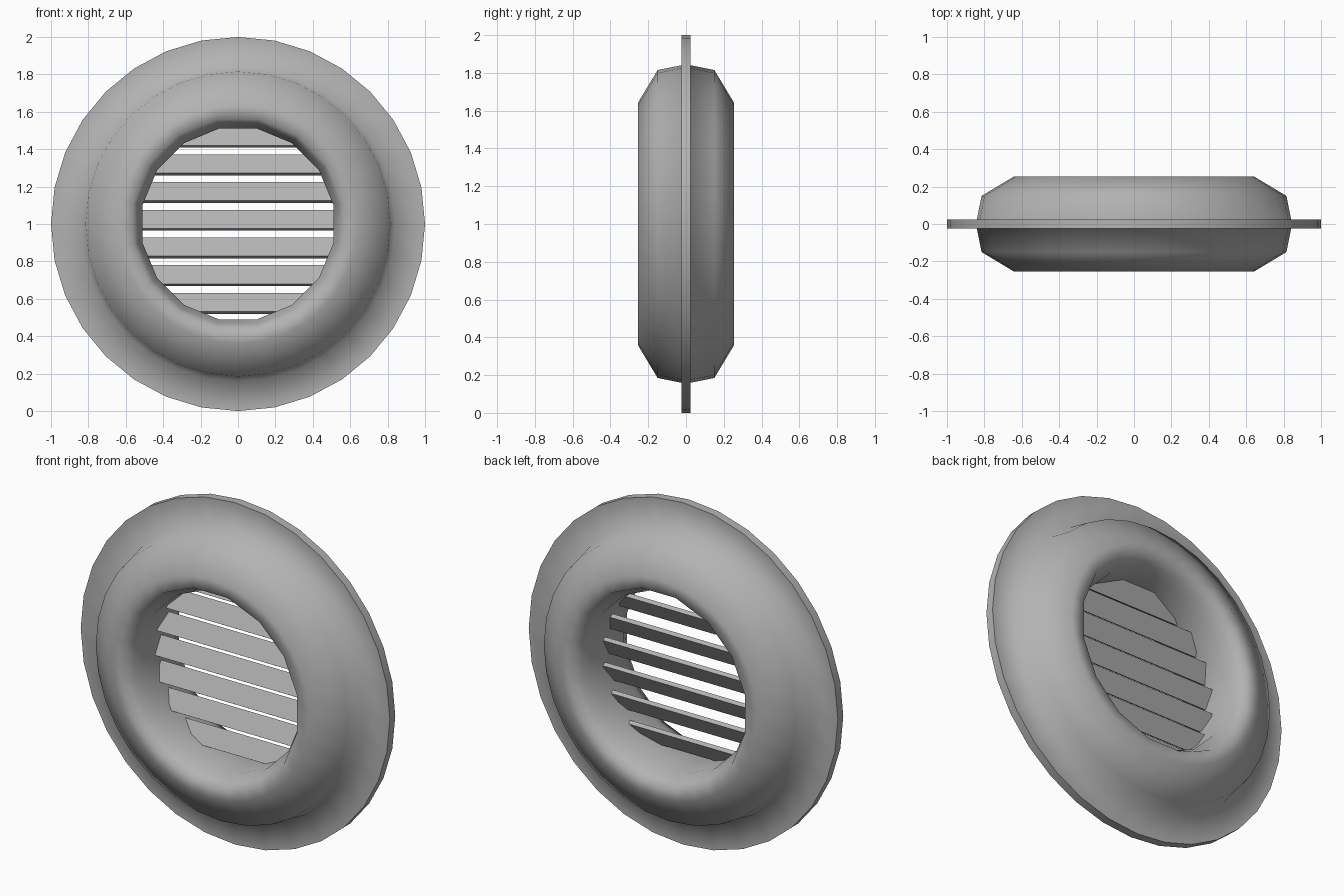
import bpy, bmesh, math
from mathutils import Matrix

cube = bpy.data.objects.get("Cube")
if cube:
    bpy.data.objects.remove(cube)

grey = bpy.data.materials.new("plain grey")
grey.use_nodes = True
colour = (0.45, 0.45, 0.45, 1)
grey.diffuse_color = colour
grey.node_tree.nodes["Principled BSDF"].inputs["Base Color"].default_value = colour

SIDES = 32
STEP = 2 * math.pi / SIDES
CENTRE_Z = 1.0
BORE = 0.51


def make_object(name, bm):
    bmesh.ops.recalc_face_normals(bm, faces=bm.faces)
    mesh = bpy.data.meshes.new(name)
    bm.to_mesh(mesh)
    bm.free()
    mesh.materials.append(grey)
    obj = bpy.data.objects.new(name, mesh)
    bpy.context.collection.objects.link(obj)
    return obj


def ring_point(radius, y, i):
    # The bore has half as many sides, with a flat on top
    if radius < 0.6 and i % 2:
        radius /= math.cos(STEP)
    a = i * STEP
    return (radius * math.sin(a), y, CENTRE_Z + radius * math.cos(a))


# Vent ring: flange, rounded body and stepped bore in one turned profile
half = [(1, 0.025), (0.84, 0.025), (0.815, 0.15), (0.64, 0.255),
        (0.56, 0.255), (0.535, 0.2), (BORE, 0.15)]
profile = half + [(r, -y) for r, y in reversed(half)]
bm = bmesh.new()
rows = [[bm.verts.new(ring_point(r, y, i)) for i in range(SIDES)] for r, y in profile]
for k, row in enumerate(rows):
    nxt = rows[(k + 1) % len(rows)]
    for i in range(SIDES):
        j = (i + 1) % SIDES
        bm.faces.new((row[i], row[j], nxt[j], nxt[i]))
ring = make_object("vent_ring", bm)
bpy.ops.object.select_all(action="DESELECT")
ring.select_set(True)
bpy.context.view_layer.objects.active = ring
bpy.ops.object.shade_smooth_by_angle(angle=math.radians(85))

# Tilted slats, trimmed flat along the sides of the bore
TILT = math.radians(-30)
for n in range(7):
    z = 1.02 + (n - 3) * 0.148
    bm = bmesh.new()
    bmesh.ops.create_cube(bm, size=1)
    bm.transform(Matrix.Translation((0, 0, z)) @ Matrix.Rotation(TILT, 4, "X")
                 @ Matrix.Diagonal((1.2, 0.025, 0.115, 1)))
    for i in range(0, SIDES, 2):
        normal = (math.sin(i * STEP), 0, math.cos(i * STEP))
        point = (BORE * normal[0], 0, CENTRE_Z + BORE * normal[2])
        cut = bmesh.ops.bisect_plane(bm, geom=bm.verts[:] + bm.edges[:] + bm.faces[:],
                                     plane_co=point, plane_no=normal, clear_outer=True)
        edges = [e for e in cut["geom_cut"] if isinstance(e, bmesh.types.BMEdge)]
        if edges:
            bmesh.ops.holes_fill(bm, edges=edges, sides=0)
    make_object(f"slat_{n + 1}", bm)
